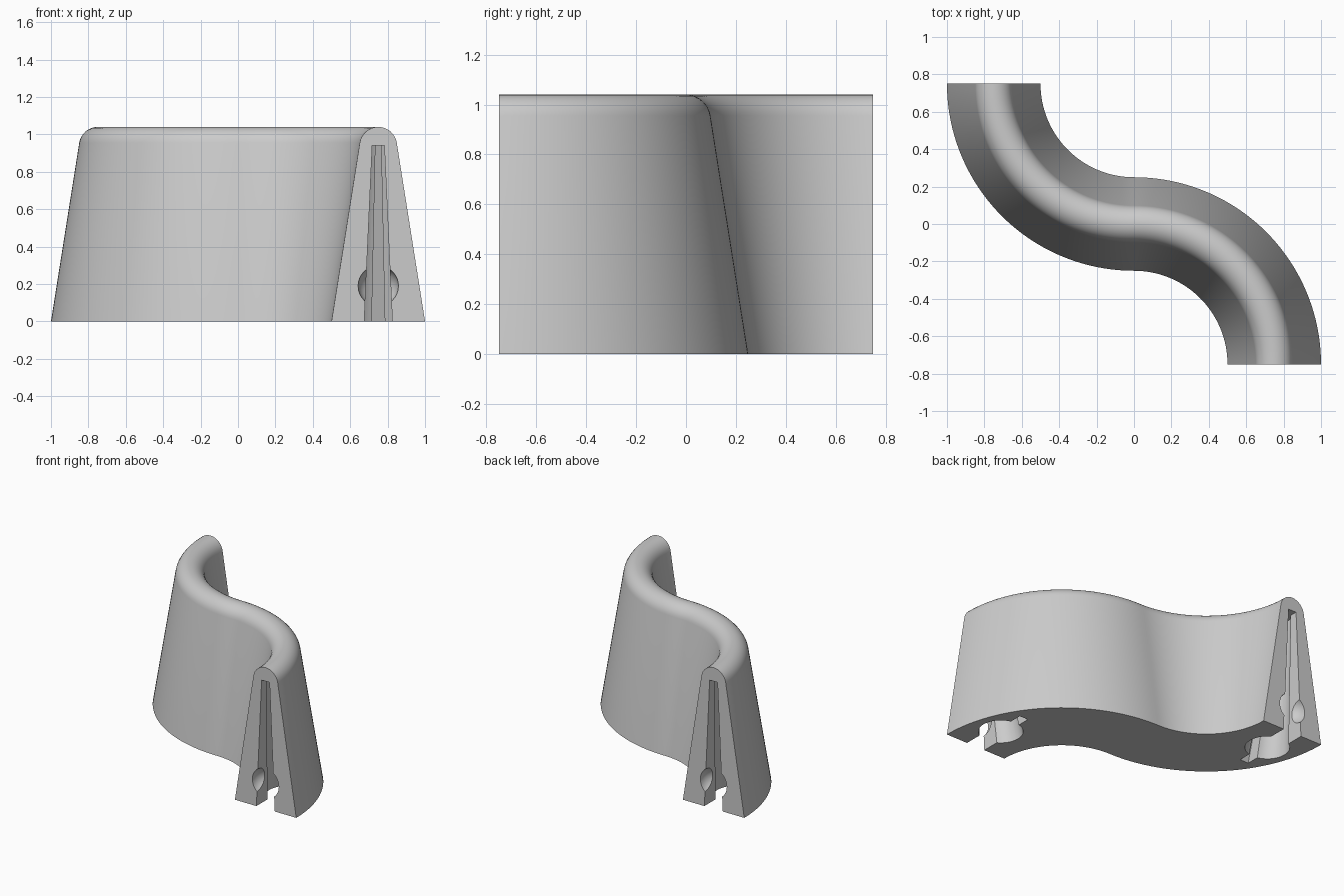
import bpy, bmesh
from math import sin, cos, pi, radians, asin
from mathutils import Matrix

cube = bpy.data.objects.get("Cube")
if cube:
    bpy.data.objects.remove(cube)

grey = bpy.data.materials.new("light grey")
grey.use_nodes = True
colour = (0.6, 0.6, 0.6, 1)
grey.diffuse_color = colour
grey.node_tree.nodes["Principled BSDF"].inputs["Base Color"].default_value = colour

BEND = 0.75      # radius of both bends
TOP = 0.94       # height of the rounding centre and of the sockets


def loft(name, rings):
    """Skin a list of equal closed rings and cap both ends."""
    bm = bmesh.new()
    loops = [[bm.verts.new(p) for p in ring] for ring in rings]
    n = len(loops[0])
    for a, b in zip(loops, loops[1:]):
        for i in range(n):
            j = (i + 1) % n
            bm.faces.new((a[i], a[j], b[j], b[i]))
    bm.faces.new(loops[0])
    bm.faces.new(loops[-1])
    return finish(name, bm)


def finish(name, bm):
    bmesh.ops.recalc_face_normals(bm, faces=bm.faces)
    mesh = bpy.data.meshes.new(name)
    bm.to_mesh(mesh)
    bm.free()
    mesh.materials.append(grey)
    obj = bpy.data.objects.new(name, mesh)
    bpy.context.collection.objects.link(obj)
    return obj


# Wall cross-section: sloping sides and a rounded top
profile = [(-0.25, 0), (0.25, 0)]
for i in range(17):
    a = radians(9 + 162 * i / 16)
    profile.append((0.1 * cos(a), TOP + 0.1 * sin(a)))

# Sweep the section along two opposite quarter bends
steps = 40
rings = []
for i in range(steps + 1):
    a = pi + pi / 2 * i / steps
    rings.append([((BEND + u) * cos(a), BEND + (BEND + u) * sin(a), z) for u, z in profile])
for i in range(1, steps + 1):
    a = pi / 2 * (1 - i / steps)
    rings.append([((BEND - u) * cos(a), -BEND + (BEND - u) * sin(a), z) for u, z in profile])
wall = loft("curved_wall", rings)


# Keyhole outline: entry slot, round chamber, narrow slit at the back
def keyhole():
    slot, radius, slit, centre, depth = 0.075, 0.15, 0.035, 0.26, 0.5
    half = [(slot, -0.2)]
    start, end = pi - asin(slot / radius), asin(slit / radius)
    for i in range(21):
        a = start + (end - start) * i / 20
        half.append((radius * sin(a), centre + radius * cos(a)))
    half.append((slit, depth))
    return half + [(-x, y) for x, y in reversed(half)]


def socket_ring(z):
    s = 1 - 0.57 * z / TOP
    return [(BEND + s * x, -BEND + s * y, z) for x, y in keyhole()]


def make_ball():
    bm = bmesh.new()
    bmesh.ops.create_uvsphere(bm, u_segments=32, v_segments=16, radius=0.108,
                              matrix=Matrix.Translation((BEND, -BEND, 0.19)))
    return finish("ball_cutter", bm)


# Cut the tapered socket and the ball recess into both ends
for turn in (0, pi):
    for cutter in (loft("socket_cutter", [socket_ring(-0.05), socket_ring(TOP)]), make_ball()):
        cutter.data.transform(Matrix.Rotation(turn, 4, "Z"))
        cutter.hide_render = True
        mod = wall.modifiers.new("cut", "BOOLEAN")
        mod.operation = "DIFFERENCE"
        mod.solver = "EXACT"
        mod.object = cutter
        bpy.context.view_layer.objects.active = wall
        bpy.ops.object.modifier_apply(modifier=mod.name)
        bpy.data.objects.remove(cutter)

# Smooth shading with sharp ends
bpy.ops.object.select_all(action="DESELECT")
wall.select_set(True)
bpy.context.view_layer.objects.active = wall
bpy.ops.object.shade_smooth_by_angle(angle=radians(30))
